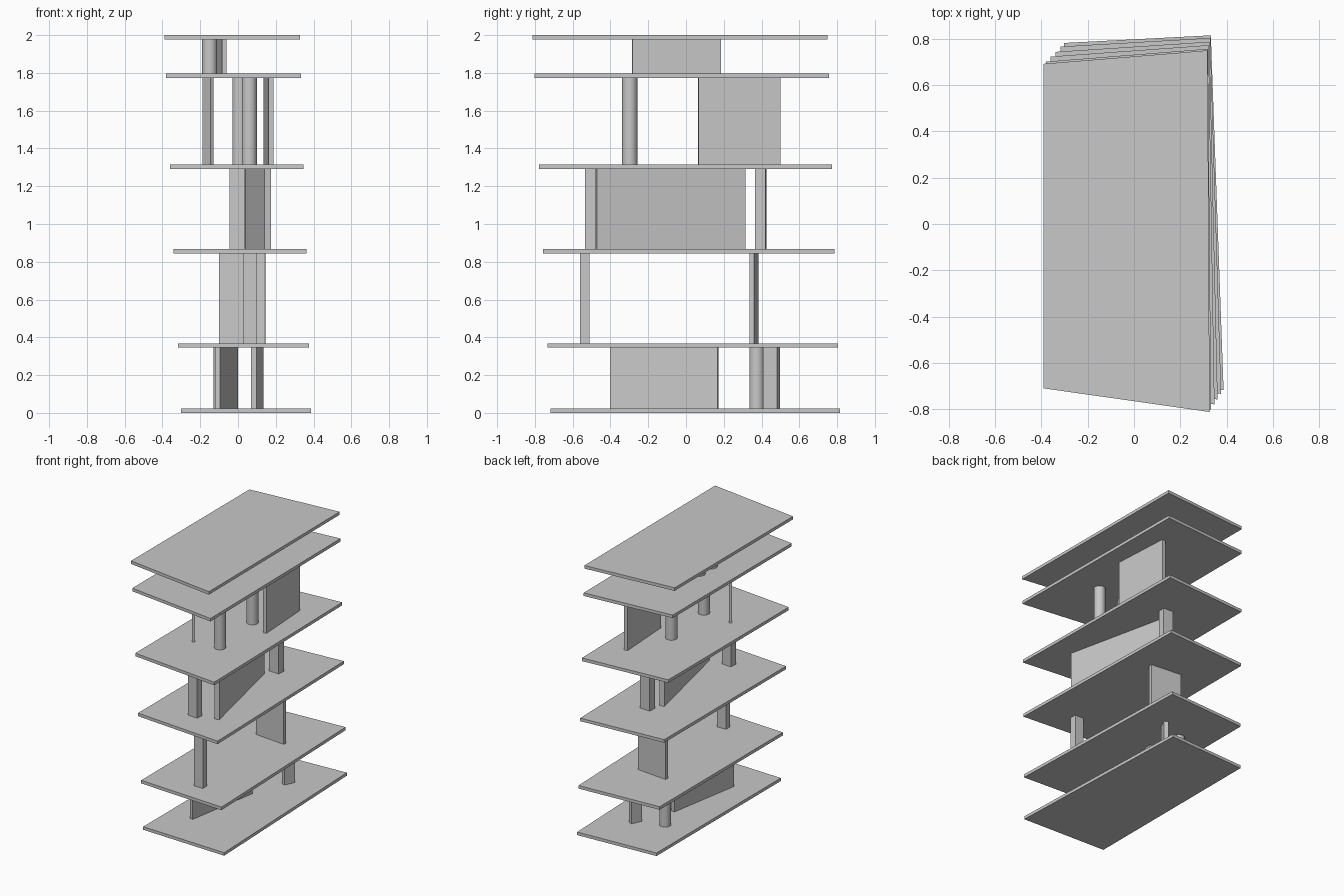
import bpy, bmesh, math
from mathutils import Vector

cube = bpy.data.objects.get("Cube")
if cube:
    bpy.data.objects.remove(cube, do_unlink=True)

# One pale grey for everything
grey = bpy.data.materials.new("pale_grey")
grey.use_nodes = True
colour = (0.58, 0.58, 0.58, 1)
grey.diffuse_color = colour
grey.node_tree.nodes["Principled BSDF"].inputs["Base Color"].default_value = colour

THICK = 0.023
TOPS = [THICK, 0.368, 0.868, 1.314, 1.797, 2.0]   # top of each floor slab


def add_object(name, bm):
    bmesh.ops.recalc_face_normals(bm, faces=bm.faces)
    mesh = bpy.data.meshes.new(name)
    bm.to_mesh(mesh)
    bm.free()
    mesh.materials.append(grey)
    obj = bpy.data.objects.new(name, mesh)
    bpy.context.collection.objects.link(obj)
    return obj


def prism(name, outline, z0, z1):
    """Extrude a flat outline from z0 up to z1."""
    bm = bmesh.new()
    face = bm.faces.new([bm.verts.new((x, y, z0)) for x, y in outline])
    new = bmesh.ops.extrude_face_region(bm, geom=[face])["geom"]
    bmesh.ops.translate(bm, vec=(0, 0, z1 - z0),
                        verts=[v for v in new if isinstance(v, bmesh.types.BMVert)])
    return add_object(name, bm)


def storey(level):
    return TOPS[level], TOPS[level + 1] - THICK


def wall(name, level, start, end, width):
    """Upright plate running from start to end on one storey."""
    a, b = Vector(start), Vector(end)
    d = (b - a).normalized()
    n = Vector((-d.y, d.x)) * width / 2
    return prism(name, [a - n, b - n, b + n, a + n], *storey(level))


def post(name, level, centre, size, angle=0):
    """Rectangular column, turned by an angle in degrees."""
    d = Vector((math.cos(math.radians(angle)), math.sin(math.radians(angle)))) * size[0] / 2
    c = Vector(centre)
    return wall(name, level, c - d, c + d, size[1])


def round_column(name, level, centre, radius=0.04):
    z0, z1 = storey(level)
    outline = [(centre[0] + radius * math.cos(math.tau * i / 32),
                centre[1] + radius * math.sin(math.tau * i / 32)) for i in range(32)]
    obj = prism(name, outline, z0, z1)
    bpy.ops.object.select_all(action='DESELECT')
    obj.select_set(True)
    bpy.context.view_layer.objects.active = obj
    bpy.ops.object.shade_smooth_by_angle(angle=math.radians(35))


# Floor slabs: the outline drifts steadily from ground to roof
ground = [(-0.303, -0.69), (0.387, -0.717), (0.332, 0.815), (-0.303, 0.782)]
roof = [(-0.39, -0.71), (0.327, -0.812), (0.318, 0.75), (-0.39, 0.692)]
for i, top in enumerate(TOPS):
    t = (top - THICK) / (2 - THICK)
    outline = [Vector(a).lerp(Vector(b), t) for a, b in zip(ground, roof)]
    prism(f"floor_slab_{i + 1}", outline, top - THICK, top)

# First storey
wall("first_wall", 0, (-0.108, -0.40), (-0.012, 0.17), 0.026)
round_column("first_round_column", 0, (-0.09, 0.375))
post("first_post", 0, (0.102, 0.452), (0.083, 0.032), 65)

# Second storey
wall("second_wall", 1, (-0.10, 0.372), (0.145, 0.348), 0.026)
post("second_post", 1, (0.063, -0.535), (0.075, 0.05))

# Third storey
wall("third_wall", 2, (0.157, -0.475), (-0.018, 0.31), 0.036)
post("third_front_post", 2, (-0.002, -0.505), (0.08, 0.055), -4)
post("third_back_post", 2, (0.043, 0.395), (0.082, 0.056), -3)

# Fourth storey
wall("fourth_wall", 3, (0.175, 0.065), (0.15, 0.50), 0.028)
round_column("fourth_front_column", 3, (0.06, -0.298))
round_column("fourth_back_column", 3, (0.01, 0.158))
post("fourth_post", 3, (-0.158, -0.30), (0.075, 0.02), -56)

# Fifth storey
wall("fifth_wall", 4, (-0.073, -0.285), (-0.10, 0.185), 0.025)
round_column("fifth_front_column", 4, (-0.15, -0.09))
round_column("fifth_back_column", 4, (-0.15, 0.055))
